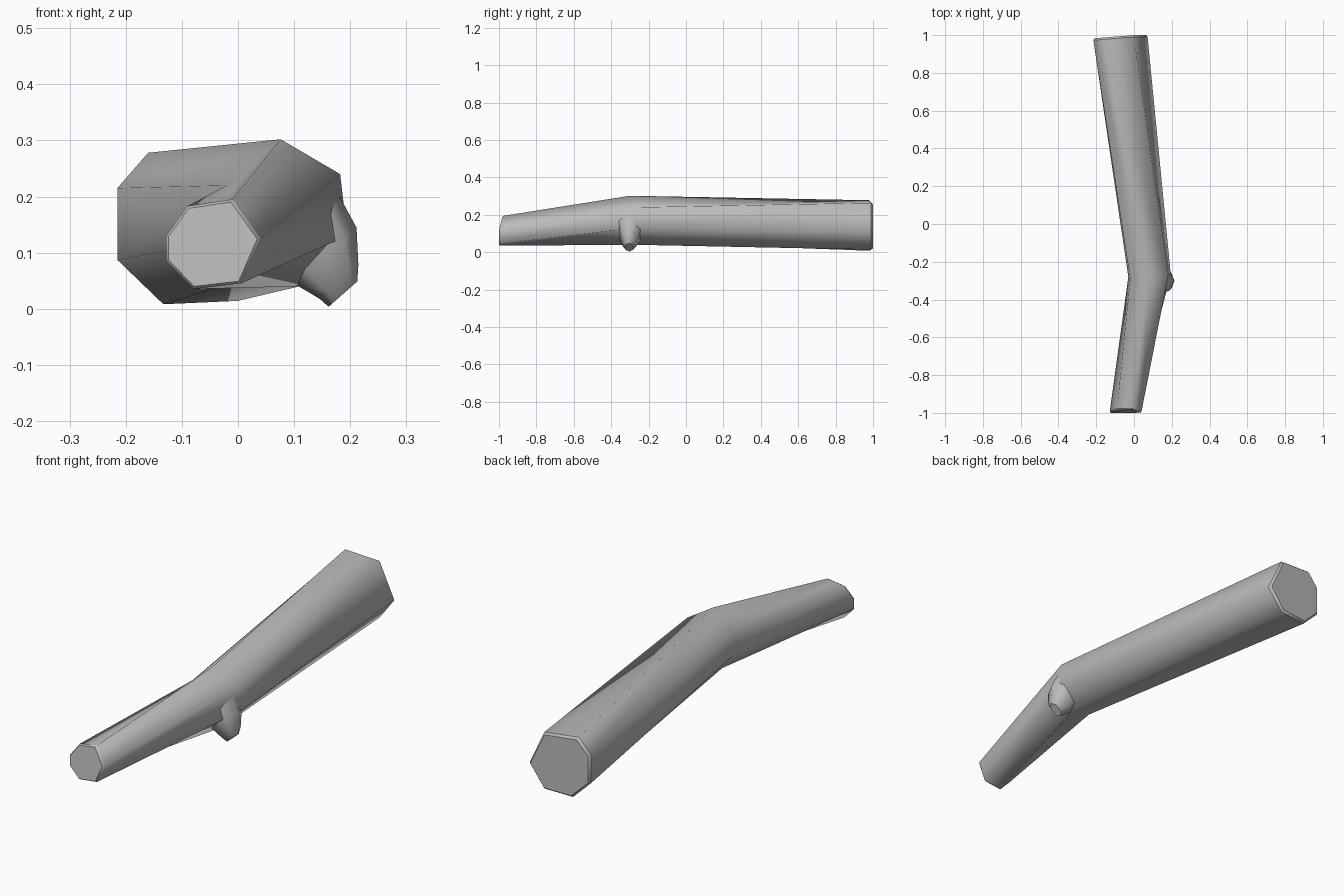
import bpy
import bmesh
from mathutils import Vector

cube = bpy.data.objects.get("Cube")
if cube:
    bpy.data.objects.remove(cube, do_unlink=True)

grey = bpy.data.materials.new("plain grey")
grey.use_nodes = True
colour = (0.5, 0.5, 0.5, 1)
grey.diffuse_color = colour
grey.node_tree.nodes["Principled BSDF"].inputs["Base Color"].default_value = colour


def rim(ring, depth):
    """Narrow chamfer ring just outside an end ring."""
    mid = sum(ring, Vector()) / len(ring)
    return [mid + (p - mid) * 0.94 + Vector((0, depth, 0)) for p in ring]


def loft(name, rings, sharp_rings):
    """Skin a row of equal-sided rings, cap both ends, smooth the sides."""
    bm = bmesh.new()
    rows = [[bm.verts.new(p) for p in ring] for ring in rings]
    n = len(rows[0])
    for a, b in zip(rows, rows[1:]):
        for i in range(n):
            j = (i + 1) % n
            bm.faces.new((a[i], a[j], b[j], b[i])).smooth = True
    bm.faces.new(rows[0])
    bm.faces.new(rows[-1])
    for k in sharp_rings:
        for i in range(n):
            bm.edges.get((rows[k][i], rows[k][(i + 1) % n])).smooth = False
    bmesh.ops.recalc_face_normals(bm, faces=bm.faces)
    mesh = bpy.data.meshes.new(name)
    bm.to_mesh(mesh)
    bm.free()
    mesh.materials.append(grey)
    obj = bpy.data.objects.new(name, mesh)
    bpy.context.collection.objects.link(obj)
    return obj


# Bent seven-sided trunk: thin front end, elbow, thick back end
front = [Vector((x, -0.993 + max(0, z - 0.12) * 0.25, z)) for x, z in (
    (0.04, 0.125), (-0.01, 0.195), (-0.09, 0.183), (-0.128, 0.13),
    (-0.128, 0.085), (-0.08, 0.035), (0.005, 0.045))]
elbow = [Vector(p) for p in (
    (0.182, -0.27, 0.24), (0.076, -0.3, 0.302), (-0.02, -0.29, 0.22),
    (-0.03, -0.28, 0.12), (0.02, -0.28, 0.055), (0.11, -0.28, 0.04),
    (0.195, -0.27, 0.13))]
back = [Vector((x, 0.99 + min(0, x) * 0.08, z)) for x, z in (
    (0.0, 0.264), (-0.16, 0.278), (-0.215, 0.215), (-0.215, 0.087),
    (-0.133, 0.008), (0.0, 0.014), (0.072, 0.11))]
loft("log_trunk", [rim(front, -0.007), front, elbow, back, rim(back, 0.01)],
     (0, 1, 3, 4))

# Branch stub on the outer underside of the elbow: centre, half width, half depth
side = Vector((0.75, 0, 0.66))
stations = (((0.12, -0.29, 0.16), 0.075, 0.085),
            ((0.155, -0.298, 0.095), 0.075, 0.062),
            ((0.18, -0.302, 0.048), 0.046, 0.04),
            ((0.187, -0.303, 0.026), 0.034, 0.022))
hexagon = ((1, 0), (0.6, 0.87), (-0.6, 0.87), (-1, 0), (-0.6, -0.87), (0.6, -0.87))
stub = [[Vector(c) + side * (u * w) + Vector((0, v * d, 0)) for u, v in hexagon]
        for c, w, d in stations]
loft("branch_stub", stub, (3,))
